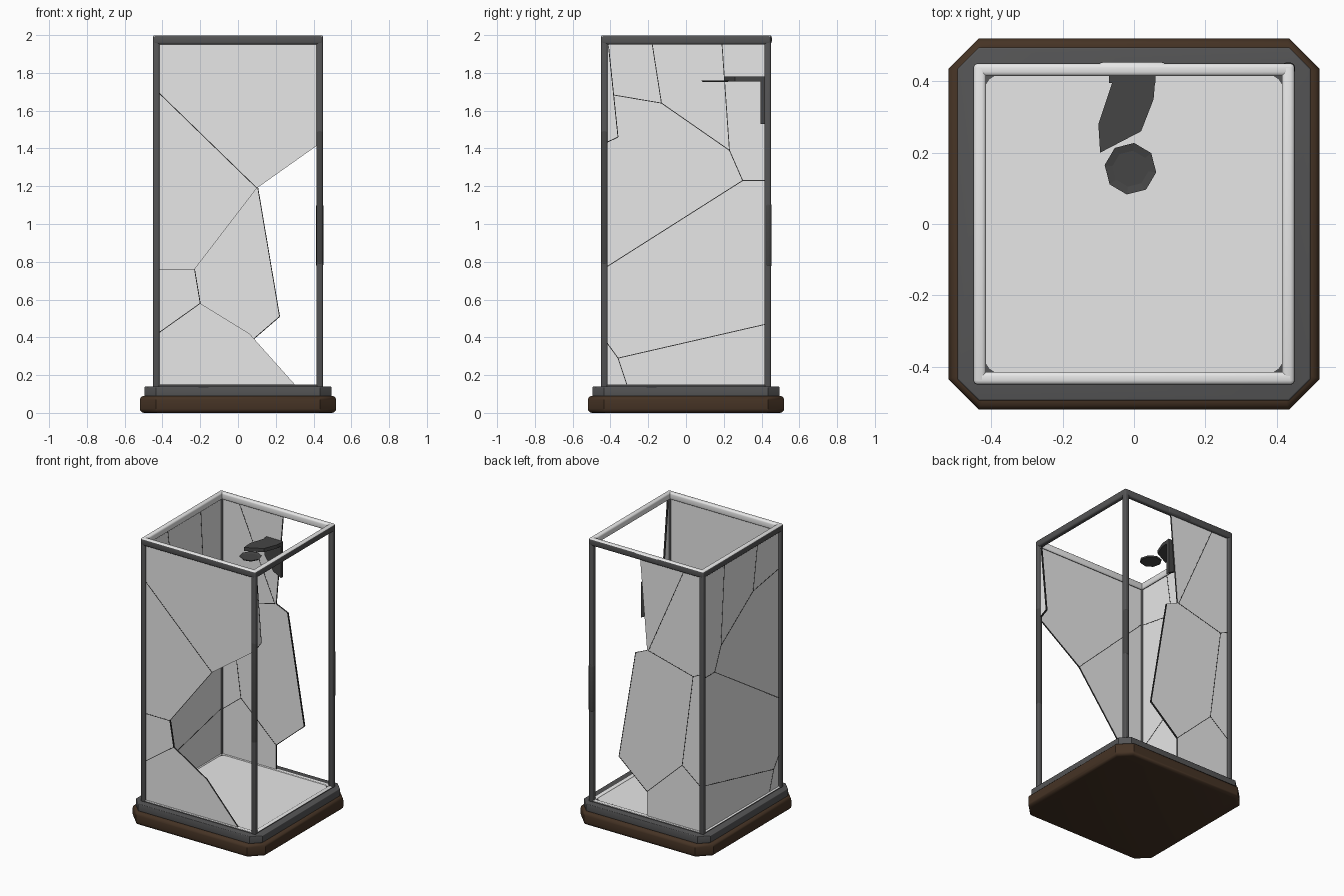
import bpy, bmesh
from math import radians, pi
from mathutils import Vector, Matrix

if "Cube" in bpy.data.objects:
    bpy.data.objects.remove(bpy.data.objects["Cube"])


def material(name, r, g, b):
    m = bpy.data.materials.new(name)
    m.use_nodes = True
    m.diffuse_color = (r, g, b, 1)
    m.node_tree.nodes["Principled BSDF"].inputs["Base Color"].default_value = (r, g, b, 1)
    return m


GLASS = material("pale glass", 0.8, 0.8, 0.8)
METAL = material("dark grey metal", 0.09, 0.09, 0.092)
WOOD = material("dark brown wood", 0.06, 0.033, 0.018)
IRON = material("blackened iron", 0.06, 0.06, 0.06)
CRACK = material("crack black", 0.03, 0.03, 0.03)


def finish(bm, name, mats, smooth=False):
    bmesh.ops.recalc_face_normals(bm, faces=bm.faces[:])
    mesh = bpy.data.meshes.new(name)
    bm.to_mesh(mesh)
    bm.free()
    for m in mats:
        mesh.materials.append(m)
    ob = bpy.data.objects.new(name, mesh)
    bpy.context.collection.objects.link(ob)
    if smooth:
        bpy.ops.object.select_all(action='DESELECT')
        bpy.context.view_layer.objects.active = ob
        ob.select_set(True)
        bpy.ops.object.shade_smooth_by_angle(angle=radians(40))
    return ob


def prism(points, depth):
    """Extrude a 3D outline by the vector depth."""
    bm = bmesh.new()
    face = bm.faces.new([bm.verts.new(p) for p in points])
    new = bmesh.ops.extrude_face_region(bm, geom=[face])["geom"]
    bmesh.ops.translate(bm, vec=depth, verts=[v for v in new if isinstance(v, bmesh.types.BMVert)])
    bmesh.ops.recalc_face_normals(bm, faces=bm.faces[:])
    return bm


def slab(name, half, cut, z0, z1, bevel, mat):
    """Square slab with cut corners and rounded rims."""
    c = half - cut
    plan = [(half, -c), (half, c), (c, half), (-c, half),
            (-half, c), (-half, -c), (-c, -half), (c, -half)]
    bm = prism([(x, y, z0) for x, y in plan], Vector((0, 0, z1 - z0)))
    rims = [e for e in bm.edges if abs(e.verts[0].co.z - e.verts[1].co.z) < 1e-5]
    bmesh.ops.bevel(bm, geom=rims, offset=bevel, segments=3, profile=0.5, affect='EDGES')
    finish(bm, name, [mat], True)


def bar(name, centre, size, bevel, mats, inward=None):
    """Rounded bar; faces turned up or inward take the second material."""
    bm = bmesh.new()
    bmesh.ops.create_cube(bm, size=1)
    bmesh.ops.scale(bm, vec=size, verts=bm.verts[:])
    bmesh.ops.translate(bm, vec=centre, verts=bm.verts[:])
    bmesh.ops.bevel(bm, geom=bm.edges[:], offset=bevel, segments=3, profile=0.5, affect='EDGES')
    bm.normal_update()
    if inward:
        for f in bm.faces:
            if f.normal.z > 0.5 or f.normal.dot(Vector(inward)) > 0.5:
                f.material_index = 1
    finish(bm, name, mats, True)


# Base and metal lip
slab("wooden_base", 0.52, 0.085, 0, 0.09, 0.022, WOOD)
slab("metal_lip", 0.495, 0.06, 0.088, 0.14, 0.005, METAL)

# Case floor with rounded corners
bm = prism([(-0.42, -0.42, 0.13), (0.42, -0.42, 0.13), (0.42, 0.42, 0.13), (-0.42, 0.42, 0.13)],
           Vector((0, 0, 0.014)))
corners = [e for e in bm.edges if abs(e.verts[0].co.z - e.verts[1].co.z) > 0.01]
bmesh.ops.bevel(bm, geom=corners, offset=0.05, segments=4, profile=0.5, affect='EDGES')
finish(bm, "case_floor", [GLASS])

# Corner posts and top rails
FRAME = 0.4325
for sx, nx in ((-1, "right"), (1, "left")):
    for sy, ny in ((-1, "front"), (1, "back")):
        bar(f"{ny}_{nx}_post", (sx * FRAME, sy * FRAME, 1.06), (0.034, 0.034, 1.87), 0.009, [METAL])
for s, nx, ny in ((-1, "right", "front"), (1, "left", "back")):
    bar(f"{nx}_rail", (s * FRAME, 0, 1.975), (0.036, 0.9, 0.05), 0.012, [METAL, GLASS], (-s, 0, 0))
    bar(f"{ny}_rail", (0, s * FRAME, 1.975), (0.9, 0.036, 0.05), 0.012, [METAL, GLASS], (0, -s, 0))
    bar(f"{nx}_foot_rail", (s * FRAME, 0, 0.14), (0.03, 0.86, 0.018), 0.005, [METAL, GLASS], (-s, 0, 0))
    bar(f"{ny}_foot_rail", (0, s * FRAME, 0.14), (0.86, 0.03, 0.018), 0.005, [METAL, GLASS], (0, -s, 0))

# Repair sleeves on the frame
bar("back_rail_sleeve", (-0.005, 0.437, 1.976), (0.19, 0.034, 0.046), 0.012, [METAL, GLASS], (0, -1, 0))
bar("back_post_sleeve", (FRAME, 0.435, 0.94), (0.038, 0.036, 0.34), 0.014, [IRON])
bar("front_post_sleeve", (FRAME, -FRAME, 1.14), (0.036, 0.036, 0.72), 0.012, [IRON])

# Broken glass panels: (u, z) outlines placed on each side of the case
PLANE = 0.425
SIDES = {
    "front": lambda u, z, d: Vector((u, -PLANE - d, z)),
    "back": lambda u, z, d: Vector((u, PLANE + d, z)),
    "right": lambda u, z, d: Vector((-PLANE - d, u, z)),
    "left": lambda u, z, d: Vector((PLANE + d, u, z)),
}


def panel(side, outline, cracks):
    place = SIDES[side]
    thick = place(0, 0, 0.01) - place(0, 0, 0)
    bm = prism([place(u, z, 0) for u, z in outline], thick)
    axis = thick.normalized()
    for f in bm.faces:
        if abs(f.normal.dot(axis)) < 0.5:
            f.material_index = 1
    finish(bm, f"{side}_glass", [GLASS, CRACK])
    # Cracks are thin strips running through the pane
    whole = bmesh.new()
    for path in cracks:
        for a, b in zip(path, path[1:]):
            a, b = Vector(a), Vector(b)
            n = (b - a).orthogonal().normalized() * 0.0022
            quad = [a + n, b + n, b - n, a - n]
            strip = prism([place(p.x, p.y, -0.001) for p in quad], thick * 1.2)
            mesh = bpy.data.meshes.new("strip")
            strip.to_mesh(mesh)
            strip.free()
            whole.from_mesh(mesh)
            bpy.data.meshes.remove(mesh)
    if cracks:
        finish(whole, f"{side}_cracks", [CRACK])
    else:
        whole.free()


E, TOP, LOW = 0.425, 1.96, 0.14
panel("front",
      [(-E, LOW), (0.31, LOW), (0.06, 0.42), (-0.2, 0.58), (-0.23, 0.76),
       (0.1, 1.19), (E, 1.42), (E, TOP), (-E, TOP)],
      [[(-E, 1.7), (0.1, 1.19)], [(-E, 0.76), (-0.23, 0.76), (-0.2, 0.58)],
       [(-0.2, 0.58), (-E, 0.42)]])
panel("back",
      [(-E, LOW), (0, LOW), (0, 0.32), (0.22, 0.51), (0.09, 1.28), (0, 1.32),
       (0.055, TOP), (-E, TOP)],
      [[(-0.29, TOP), (-0.01, 1.32), (-0.36, 1.23), (-E, 1.26)],
       [(-0.36, 1.23), (-0.275, 0.58), (0, 0.32)], [(-0.275, 0.58), (-E, 0.46)],
       [(0.09, 1.28), (0.22, 0.51), (0, 0.32)]])
panel("right",
      [(-E, LOW), (E, LOW), (E, TOP), (-E, TOP)],
      [[(-E, 1.69), (-0.13, 1.64), (-0.18, TOP)],
       [(-0.13, 1.64), (0.23, 1.39), (0.3, 1.23), (E, 1.23)],
       [(0.23, 1.39), (0.19, TOP)], [(0.3, 1.23), (-E, 0.77)],
       [(E, 0.47), (-0.36, 0.29), (-E, 0.38)], [(-0.36, 0.29), (-0.31, LOW)]])
panel("left",
      [(-E, 1.43), (-0.36, 1.46), (-0.41, TOP), (-E, TOP)],
      [[(-0.41, 1.94), (-0.36, 1.46), (-E, 1.43)]])

# Bent bracket on the back pane: arm and wall plate
arm = [(-0.07, 0.41), (0.06, 0.41), (0.055, 0.35), (0.02, 0.26), (-0.095, 0.2), (-0.1, 0.28), (-0.06, 0.4)]
finish(prism([(x, y, 1.755) for x, y in arm], Vector((0, 0, 0.025))), "bracket_arm", [IRON])
plate = [(-0.07, 1.78), (0.06, 1.78), (0.06, 1.53), (0, 1.56), (-0.07, 1.66)]
finish(prism([(x, 0.395, z) for x, z in plate], Vector((0, 0.025, 0))), "bracket_plate", [IRON])

# Loose eight-sided dish
bm = bmesh.new()
at = Matrix.Translation((-0.01, 0.155, 1.755)) @ Matrix.Rotation(pi / 8 + 0.25, 4, 'Z')
bmesh.ops.create_cone(bm, cap_ends=True, segments=8, radius1=0.066, radius2=0.073, depth=0.008, matrix=at)
lid = max(bm.faces, key=lambda f: f.calc_center_median().z)
bmesh.ops.inset_region(bm, faces=[lid], thickness=0.022)
bmesh.ops.translate(bm, vec=(0, 0, -0.005), verts=lid.verts[:])
finish(bm, "loose_dish", [IRON])
